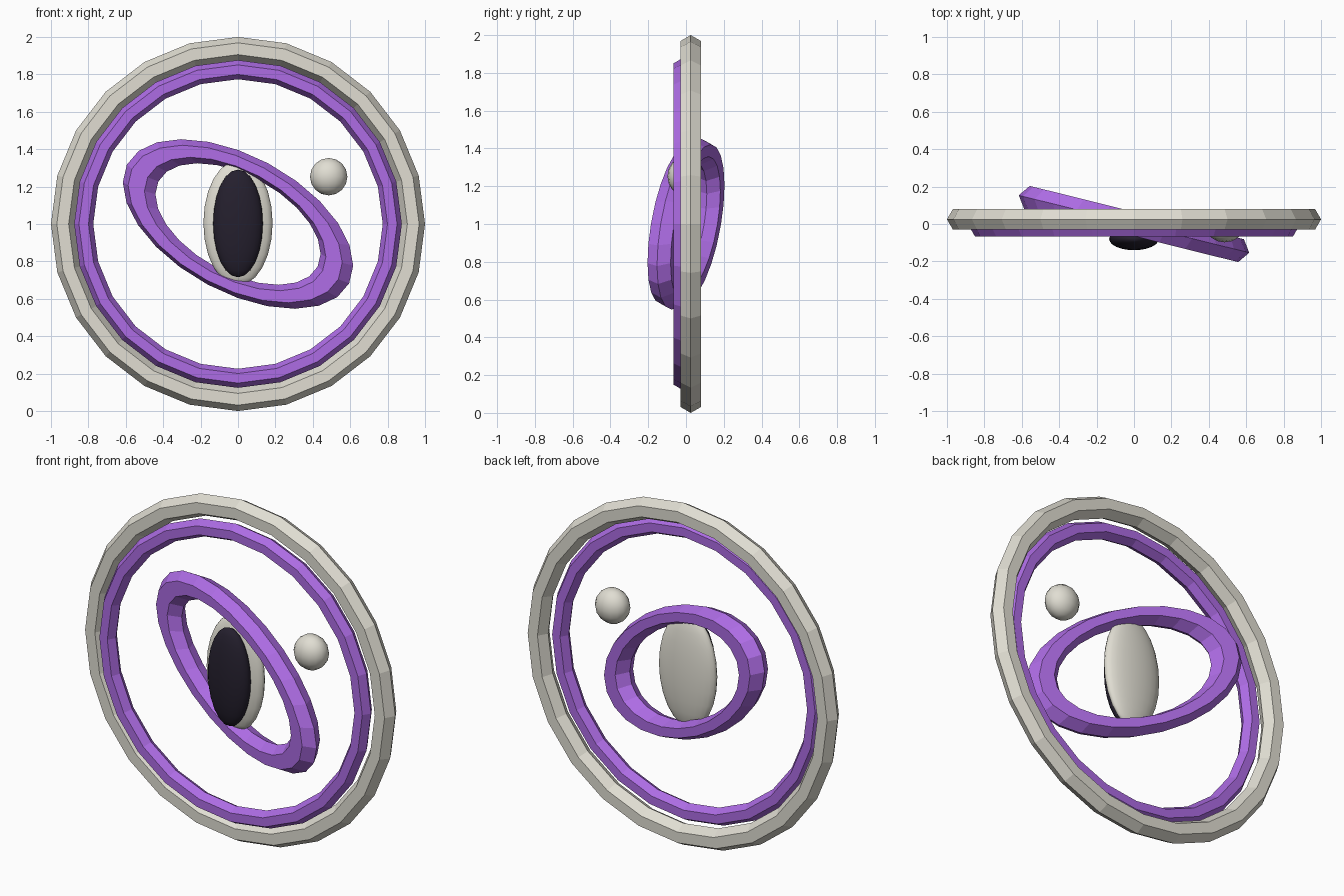
import bpy
from math import radians

if "Cube" in bpy.data.objects:
    bpy.data.objects.remove(bpy.data.objects["Cube"])


def material(name, color):
    m = bpy.data.materials.new(name)
    m.diffuse_color = (*color, 1)
    m.use_nodes = True
    m.node_tree.nodes["Principled BSDF"].inputs["Base Color"].default_value = m.diffuse_color
    return m


CREAM = material("cream", (0.75, 0.73, 0.65))
PURPLE = material("purple", (0.42, 0.15, 0.78))
DARK = material("dark", (0.018, 0.014, 0.027))


def finish(name, mat):
    ob = bpy.context.object
    ob.name = name
    ob.data.materials.append(mat)
    bpy.ops.object.transform_apply(location=False, rotation=True, scale=True)
    return ob


def ring(name, mat, y, major, minor, scale=(1, 1, 1), tilt=0, turn=0):
    # flat-shaded hoop with a six-sided section, facing the front
    bpy.ops.mesh.primitive_torus_add(
        major_segments=24, minor_segments=6, major_radius=major,
        minor_radius=minor, location=(0, y, 1),
        rotation=(radians(90), radians(tilt), radians(turn)))
    bpy.context.object.scale = scale
    return finish(name, mat)


def oval(name, mat, loc, scale, segments, rings):
    # smooth flattened sphere
    bpy.ops.mesh.primitive_uv_sphere_add(
        segments=segments, ring_count=rings, radius=1, location=loc)
    bpy.context.object.scale = scale
    ob = finish(name, mat)
    bpy.ops.object.shade_smooth()
    return ob


# Two concentric upright hoops
ring("outer_ring", CREAM, 0.025, 0.937, 0.063)
ring("inner_ring", PURPLE, -0.022, 0.825, 0.051)

# Stretched, tilted orbit hoop
ring("orbit_ring", PURPLE, 0, 1.0, 0.165,
     scale=(0.592, 0.313, 0.44), tilt=27.4, turn=-14)

# Central oval with its dark front, and the small satellite ball
oval("center_oval", CREAM, (0, -0.02, 1.005), (0.185, 0.056, 0.335), 24, 12)
oval("dark_oval", DARK, (0, -0.08, 1.003), (0.133, 0.06, 0.288), 24, 12)
oval("satellite_ball", CREAM, (0.485, -0.015, 1.253), (0.1, 0.083, 0.1), 16, 8)
